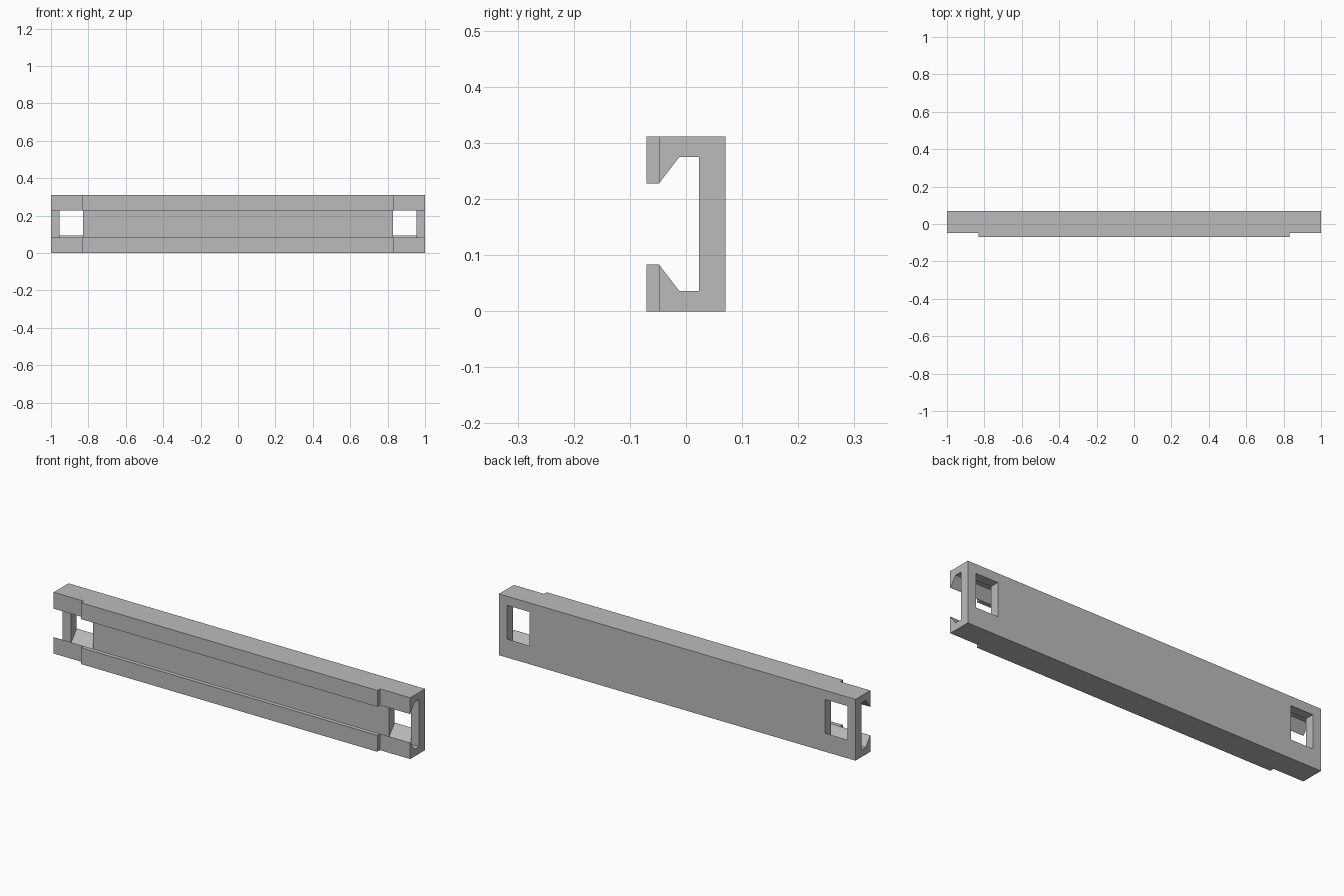
import bpy
import bmesh

default = bpy.data.objects.get("Cube")
if default:
    bpy.data.objects.remove(default, do_unlink=True)

grey = bpy.data.materials.new("plain_grey")
grey.use_nodes = True
grey.diffuse_color = (0.5, 0.5, 0.5, 1)
grey.node_tree.nodes["Principled BSDF"].inputs["Base Color"].default_value = (0.5, 0.5, 0.5, 1)


def extrude_along_x(name, profile, x0, x1):
    """Solid with a (y, z) profile swept from x0 to x1."""
    bm = bmesh.new()
    face = bm.faces.new([bm.verts.new((x0, y, z)) for y, z in profile])
    swept = bmesh.ops.extrude_face_region(bm, geom=[face])["geom"]
    verts = [v for v in swept if isinstance(v, bmesh.types.BMVert)]
    bmesh.ops.translate(bm, verts=verts, vec=(x1 - x0, 0, 0))
    bmesh.ops.recalc_face_normals(bm, faces=bm.faces)
    mesh = bpy.data.meshes.new(name)
    bm.to_mesh(mesh)
    bm.free()
    mesh.materials.append(grey)
    obj = bpy.data.objects.new(name, mesh)
    bpy.context.collection.objects.link(obj)
    return obj


# C-shaped rail with chamfered lips, mirrored about mid height
HEIGHT = 0.311
lower = [(0.07, 0), (-0.07, 0), (-0.07, 0.083), (-0.048, 0.083), (-0.012, 0.036), (0.023, 0.036)]
upper = [(y, HEIGHT - z) for y, z in reversed(lower)]
rail = extrude_along_x("channel_rail", lower + upper, -1, 1)

# Cutters: windows with a sloping sill through the back, and stepped lip ends
window = [(0, 0.037), (0.024, 0.037), (0.07, 0.094), (0.08, 0.1064), (0.08, 0.265), (0, 0.265)]
notch = [(-0.2, -0.1), (-0.0485, -0.1), (-0.0485, 0.5), (-0.2, 0.5)]
for side, label in ((1, "left"), (-1, "right")):
    for part, profile, inner, outer in (("window", window, 0.83, 0.954), ("notch", notch, 0.831, 1.1)):
        x0, x1 = sorted((side * inner, side * outer))
        cutter = extrude_along_x(f"{label}_{part}_cutter", profile, x0, x1)
        cutter.hide_render = True
        cutter.hide_viewport = True
        cutter.display_type = 'WIRE'
        cut = rail.modifiers.new(cutter.name, 'BOOLEAN')
        cut.operation = 'DIFFERENCE'
        cut.solver = 'EXACT'
        cut.object = cutter
